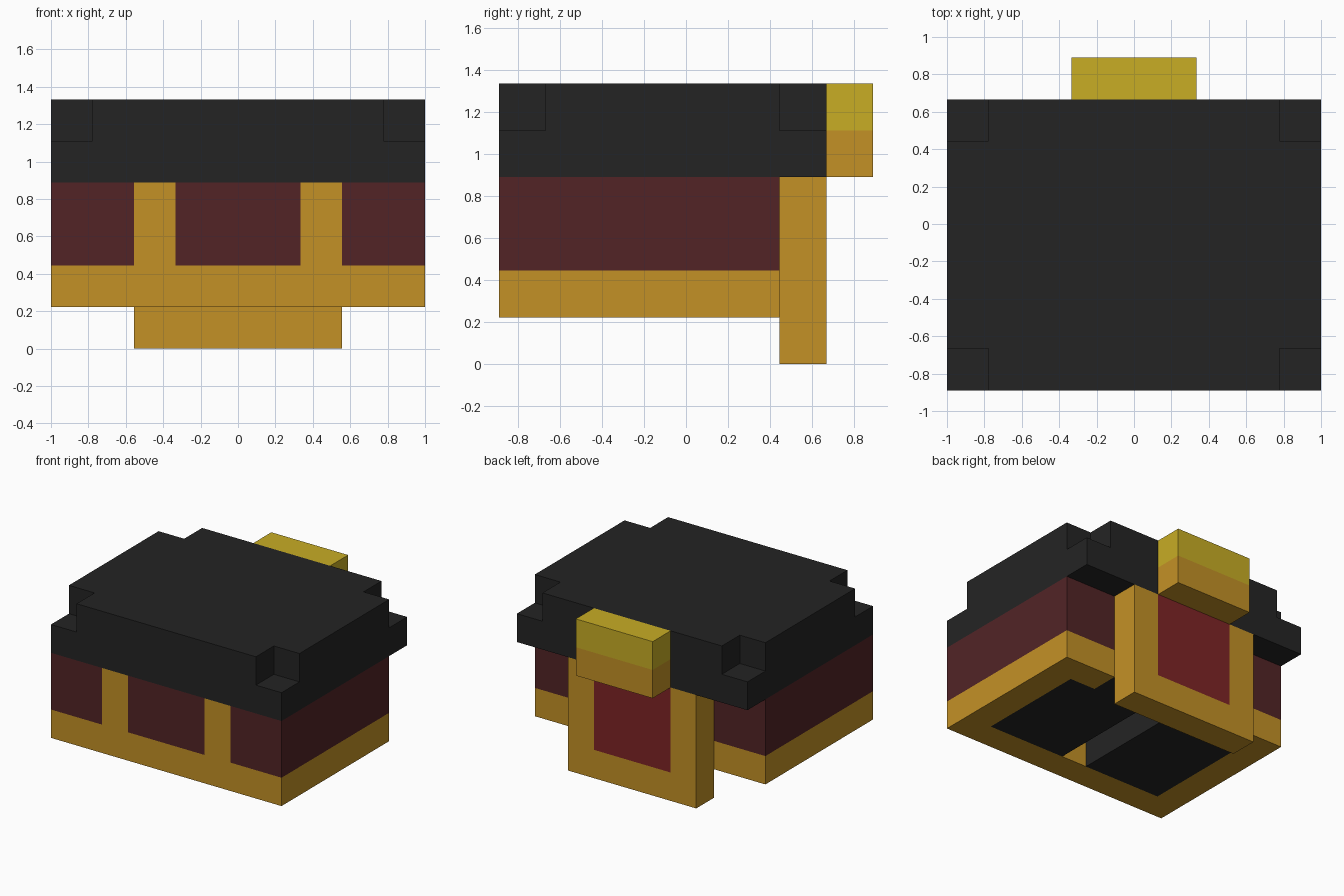
import bpy
import bmesh
from mathutils import Vector

if "Cube" in bpy.data.objects:
    bpy.data.objects.remove(bpy.data.objects["Cube"], do_unlink=True)

U = 2 / 9  # size of one block


def make_material(name, rgb):
    """Flat material from 0-255 sRGB values."""
    lin = [((c / 255 + 0.055) / 1.055) ** 2.4 for c in rgb]
    mat = bpy.data.materials.new(name)
    mat.use_nodes = True
    mat.diffuse_color = (*lin, 1)
    bsdf = mat.node_tree.nodes["Principled BSDF"]
    bsdf.inputs["Base Color"].default_value = (*lin, 1)
    bsdf.inputs["Roughness"].default_value = 0.9
    return mat


black = make_material("black leather", (36, 36, 36))
maroon = make_material("maroon cloth", (82, 36, 38))
gold = make_material("gold trim", (196, 145, 38))
yellow = make_material("bright yellow", (200, 173, 37))
red = make_material("red panel", (126, 36, 38))


def prism(name, outline, z0, z1, mats, cuts=(), rule=None):
    """Extrude an outline (in blocks), slice it at cuts, colour faces by rule."""
    bm = bmesh.new()
    base = bm.faces.new([bm.verts.new((x, y, z0)) for x, y in outline])
    top = bmesh.ops.extrude_face_region(bm, geom=[base])["geom"]
    bmesh.ops.translate(bm, vec=(0, 0, z1 - z0),
                        verts=[v for v in top if isinstance(v, bmesh.types.BMVert)])
    bmesh.ops.recalc_face_normals(bm, faces=bm.faces)
    for axis, value in cuts:
        normal = Vector((0, 0, 0))
        normal[axis] = 1
        bmesh.ops.bisect_plane(bm, geom=bm.verts[:] + bm.edges[:] + bm.faces[:],
                               plane_co=normal * value, plane_no=normal)
    bm.normal_update()
    if rule:
        for f in bm.faces:
            f.material_index = rule(f.calc_center_median(), f.normal)
    bmesh.ops.scale(bm, vec=(U, U, U), verts=bm.verts)
    mesh = bpy.data.meshes.new(name)
    bm.to_mesh(mesh)
    bm.free()
    for m in mats:
        mesh.materials.append(m)
    obj = bpy.data.objects.new(name, mesh)
    bpy.context.collection.objects.link(obj)
    return obj


def rect(x, y0, y1):
    return [(-x, y0), (x, y0), (x, y1), (-x, y1)]


# Lid: full lower layer, upper layer with notched corners
prism("lid_rim", rect(4.5, -4, 3), 4, 5, [black])
prism("lid_top", [(-3.5, -4), (3.5, -4), (3.5, -3), (4.5, -3), (4.5, 2), (3.5, 2),
                  (3.5, 3), (-3.5, 3), (-3.5, 2), (-4.5, 2), (-4.5, -3), (-3.5, -3)],
      5, 6, [black])


# Body: cloth with two straps on the front and a dark underside
def body_rule(c, n):
    if n.z < -0.5:
        return 2
    return 1 if n.y < -0.5 and 1.5 < abs(c.x) < 2.5 else 0


prism("body", rect(4.5, -4, 2), 2, 4, [maroon, gold, black],
      [(0, x) for x in (-2.5, -1.5, 1.5, 2.5)], body_rule)

# Base trim, open behind, around two floor blocks with a slot between them
half = [(4.5, -4), (4.5, 2), (2.5, 2), (2.5, 1), (3.5, 1), (3.5, -3)]
prism("base_trim", half + [(-x, y) for x, y in reversed(half)], 1, 2, [gold])
floor = [(0.5, -3), (3.5, -3), (3.5, 1), (2.5, 1), (2.5, 2), (0.5, 2)]
for side, s in (("left", 1), ("right", -1)):
    prism("floor_block_" + side, [(s * x, y) for x, y in floor], 1, 2, [black])

# Back pocket: gold frame around a red panel
prism("back_pocket", rect(2.5, 2, 3), 0, 4, [gold, red],
      [(0, -1.5), (0, 1.5), (2, 1)],
      lambda c, n: int(n.y > 0.5 and abs(c.x) < 1.5 and c.z > 1))

# Clasp: bright upper half, gold lower half
prism("clasp", rect(1.5, 3, 4), 4, 6, [gold, yellow], [(2, 5)],
      lambda c, n: int(c.z > 5))
